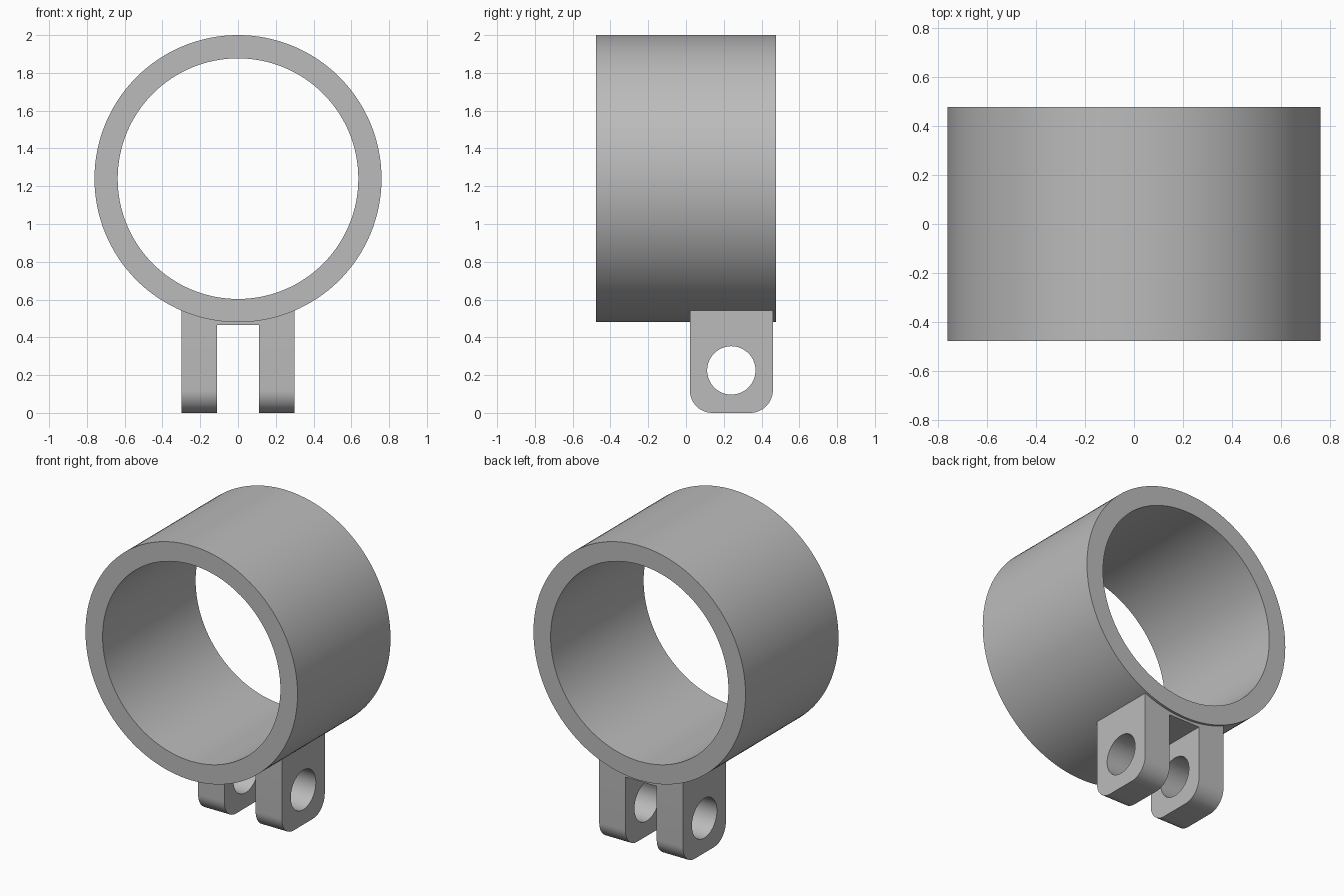
import bpy, bmesh
from math import sin, cos, pi, radians

cube = bpy.data.objects.get("Cube")
if cube:
    bpy.data.objects.remove(cube)

# Plain grey material
grey = bpy.data.materials.new("mid_grey")
grey.use_nodes = True
colour = (0.5, 0.5, 0.5, 1)
grey.diffuse_color = colour
grey.node_tree.nodes["Principled BSDF"].inputs["Base Color"].default_value = colour


def arc(cx, cy, r, start, end, n):
    """Points along an arc, angles in degrees."""
    steps = [radians(start + (end - start) * i / n) for i in range(n + 1)]
    return [(cx + r * cos(a), cy + r * sin(a)) for a in steps]


def circle(cx, cy, r, n):
    return arc(cx, cy, r, 0, 360, n)[:-1]


def extrude_profile(name, loops, to_3d, start, end):
    """Fill an outline (with any holes) and extrude it between two depths."""
    bm = bmesh.new()
    edges = []
    for loop in loops:
        vs = [bm.verts.new(to_3d(a, b, start)) for a, b in loop]
        edges += [bm.edges.new((vs[i - 1], vs[i])) for i in range(len(vs))]
    bmesh.ops.triangle_fill(bm, edges=edges, use_beauty=True)
    ext = bmesh.ops.extrude_face_region(bm, geom=bm.faces[:], use_keep_orig=True)
    a, b = to_3d(0, 0, start), to_3d(0, 0, end)
    offset = [q - p for p, q in zip(a, b)]
    moved = [g for g in ext["geom"] if isinstance(g, bmesh.types.BMVert)]
    bmesh.ops.translate(bm, verts=moved, vec=offset)
    bmesh.ops.recalc_face_normals(bm, faces=bm.faces[:])
    mesh = bpy.data.meshes.new(name)
    bm.to_mesh(mesh)
    bm.free()
    mesh.materials.append(grey)
    obj = bpy.data.objects.new(name, mesh)
    bpy.context.collection.objects.link(obj)
    bpy.ops.object.select_all(action="DESELECT")
    obj.select_set(True)
    bpy.context.view_layer.objects.active = obj
    bpy.ops.object.shade_smooth_by_angle(angle=radians(30))
    return obj


def along_y(a, b, d):
    return (a, d, b)


def along_x(a, b, d):
    return (d, a, b)


# Clamp ring, open along y
RING_Z, HALF_DEPTH = 1.24, 0.476
extrude_profile("clamp_ring",
                [circle(0, RING_Z, 0.76, 128), circle(0, RING_Z, 0.637, 128)],
                along_y, -HALF_DEPTH, HALF_DEPTH)

# Pair of mounting lugs with rounded lower corners and a bolt hole
Y0, Y1, TOP, R = 0.02, 0.46, 0.56, 0.12
outline = ([(Y1, TOP), (Y0, TOP)]
           + arc(Y0 + R, R, R, 180, 270, 12)
           + arc(Y1 - R, R, R, 270, 360, 12))
bolt_hole = circle((Y0 + Y1) / 2, 0.225, 0.128, 64)
INNER, OUTER = 0.112, 0.3
for name, side in (("left_lug", 1), ("right_lug", -1)):
    extrude_profile(name, [outline, bolt_hole], along_x, side * INNER, side * OUTER)

# Thin web joining the lugs under the ring
web = [(Y0, 0.465), (Y1, 0.465), (Y1, TOP), (Y0, TOP)]
extrude_profile("lug_web", [web], along_x, -INNER, INNER)
